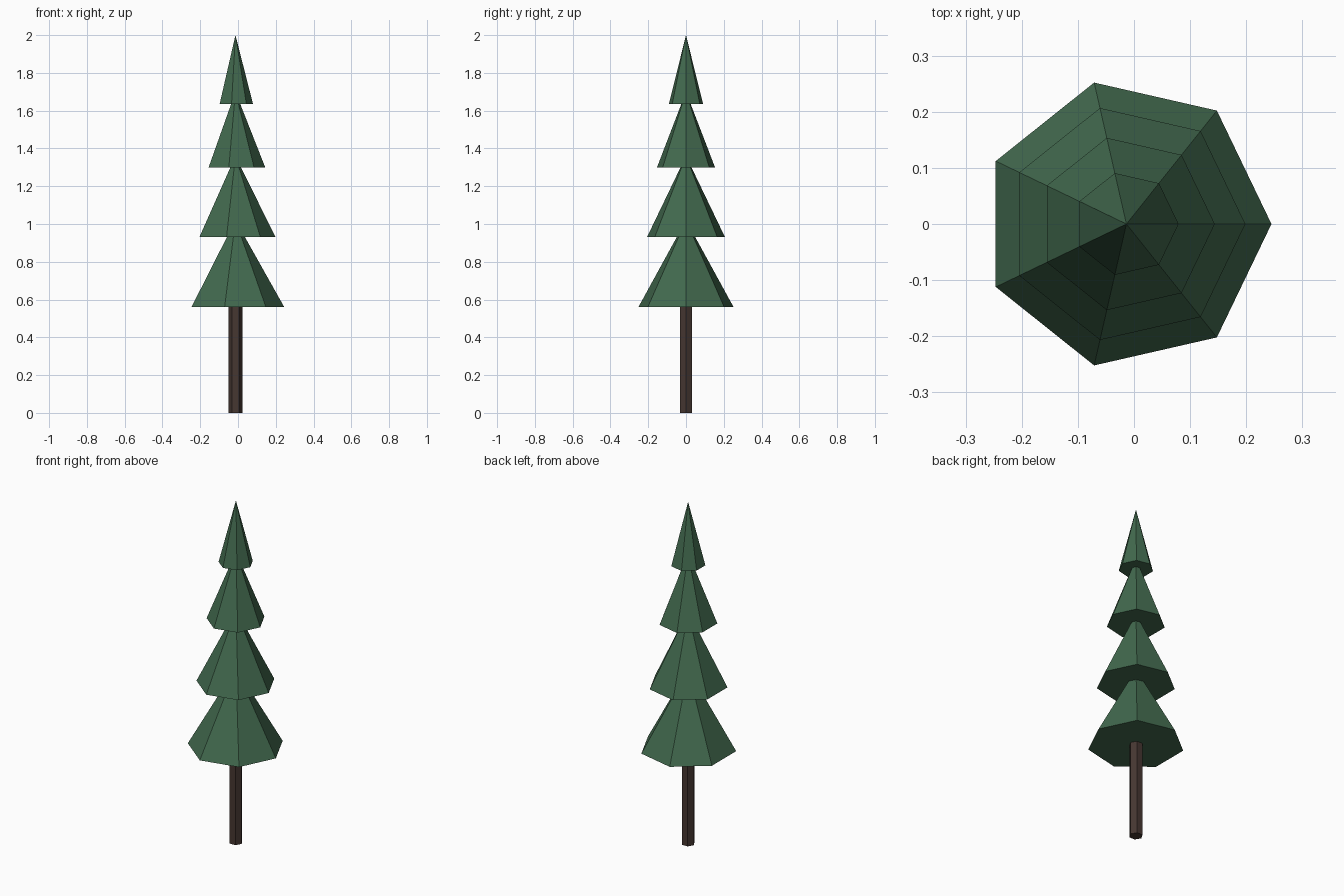
import bpy

if "Cube" in bpy.data.objects:
    bpy.data.objects.remove(bpy.data.objects["Cube"])

AXIS_X = -0.0135  # keeps the odd-sided foliage centred on x = 0


def material(name, rgb):
    m = bpy.data.materials.new(name)
    m.diffuse_color = (*rgb, 1.0)
    m.use_nodes = True
    m.node_tree.nodes["Principled BSDF"].inputs["Base Color"].default_value = m.diffuse_color
    return m


green = material("pine_green", (0.054, 0.141, 0.076))
brown = material("bark_brown", (0.061, 0.038, 0.031))


def cone(name, sides, r_bottom, r_top, z0, z1, mat):
    # First corner is turned to face +x
    bpy.ops.mesh.primitive_cone_add(
        vertices=sides, radius1=r_bottom, radius2=r_top, depth=z1 - z0,
        location=(AXIS_X, 0, (z0 + z1) / 2), rotation=(0, 0, -1.5707963))
    ob = bpy.context.object
    ob.name = name
    ob.data.materials.append(mat)


# Hexagonal trunk
cone("trunk", 6, 0.037, 0.037, 0.0, 0.62, brown)

# Foliage tiers: base height, base radius, tip height
tiers = [(0.56, 0.2585, 1.02), (0.93, 0.212, 1.36),
         (1.30, 0.1575, 1.70), (1.635, 0.093, 2.0)]
for i, (z0, r, z1) in enumerate(tiers):
    cone(f"foliage_tier_{i + 1}", 7, r, 0.0, z0, z1, green)
